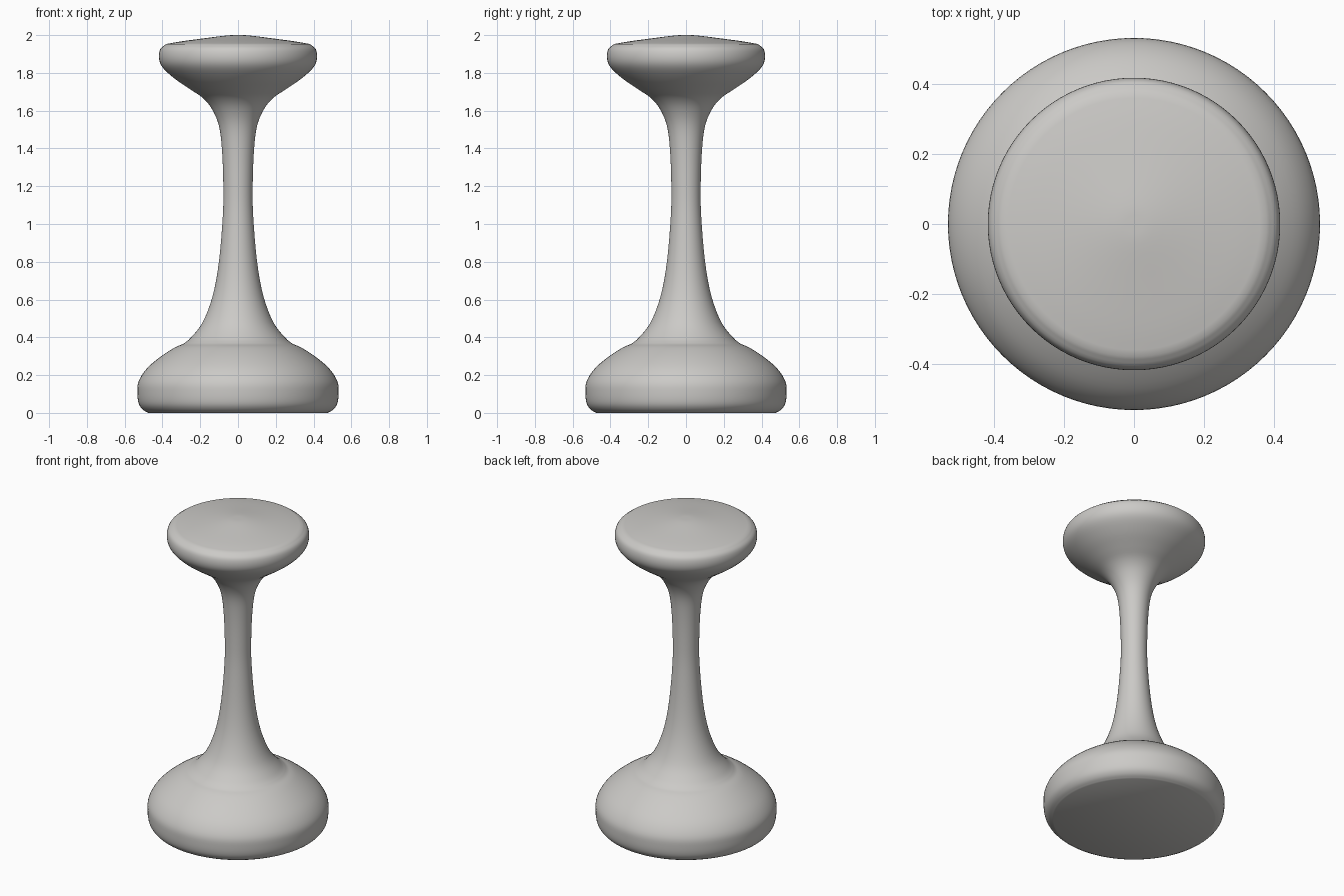
import bpy, bmesh, math
from mathutils import Vector

if "Cube" in bpy.data.objects:
    bpy.data.objects.remove(bpy.data.objects["Cube"])

grey = bpy.data.materials.new("warm light grey")
grey.diffuse_color = (0.60, 0.59, 0.57, 1)
grey.use_nodes = True
grey.node_tree.nodes["Principled BSDF"].inputs["Base Color"].default_value = grey.diffuse_color

# Silhouette as (radius, height)
FOOT = [(0.475, 0), (0.505, 0.018), (0.526, 0.05), (0.533, 0.105), (0.527, 0.165),
        (0.487, 0.23), (0.42, 0.29), (0.34, 0.343), (0.29, 0.365)]
STEM = [(0.29, 0.365), (0.25, 0.398), (0.187, 0.48), (0.134, 0.62), (0.101, 0.80), (0.08, 1.05),
        (0.078, 1.22), (0.085, 1.395), (0.101, 1.52), (0.137, 1.607),
        (0.185, 1.666), (0.253, 1.713), (0.332, 1.767), (0.396, 1.825),
        (0.418, 1.873), (0.412, 1.925), (0.38, 1.953)]
CROWN = [(0.38, 1.953), (0.3, 1.967), (0.18, 1.983), (0.06, 1.998), (0, 2.0)]


def smooth(points, steps=4):
    """Catmull-Rom curve through the points."""
    p = [Vector(q) for q in points]
    p = [2 * p[0] - p[1]] + p + [2 * p[-1] - p[-2]]
    out = []
    for i in range(1, len(p) - 2):
        a, b, c, d = p[i - 1:i + 3]
        for k in range(steps):
            t = k / steps
            out.append(0.5 * (2 * b + (c - a) * t + (2 * a - 5 * b + 4 * c - d) * t * t
                              + (3 * b - a - 3 * c + d) * t ** 3))
    return out


def lathe(name, profile, sides=96):
    bm = bmesh.new()
    rings = [[bm.verts.new((r * math.cos(2 * math.pi * i / sides),
                            r * math.sin(2 * math.pi * i / sides), z))
              for i in range(sides)] for r, z in profile]
    for lo, hi in zip(rings, rings[1:]):
        for i in range(sides):
            j = (i + 1) % sides
            bm.faces.new((lo[i], lo[j], hi[j], hi[i]))
    # flat underside and pointed crown
    bm.faces.new(rings[0][::-1])
    tip = bm.verts.new((0, 0, 2.0))
    for i in range(sides):
        bm.faces.new((rings[-1][i], rings[-1][(i + 1) % sides], tip))
    bm.normal_update()
    mesh = bpy.data.meshes.new(name)
    bm.to_mesh(mesh)
    bm.free()
    obj = bpy.data.objects.new(name, mesh)
    bpy.context.collection.objects.link(obj)
    mesh.materials.append(grey)
    bpy.context.view_layer.objects.active = obj
    obj.select_set(True)
    bpy.ops.object.shade_smooth_by_angle(angle=math.radians(35))
    return obj


# Turned pedestal: foot, waisted stem and domed seat in one surface
lathe("turned_pedestal", smooth(FOOT) + smooth(STEM) + smooth(CROWN))
